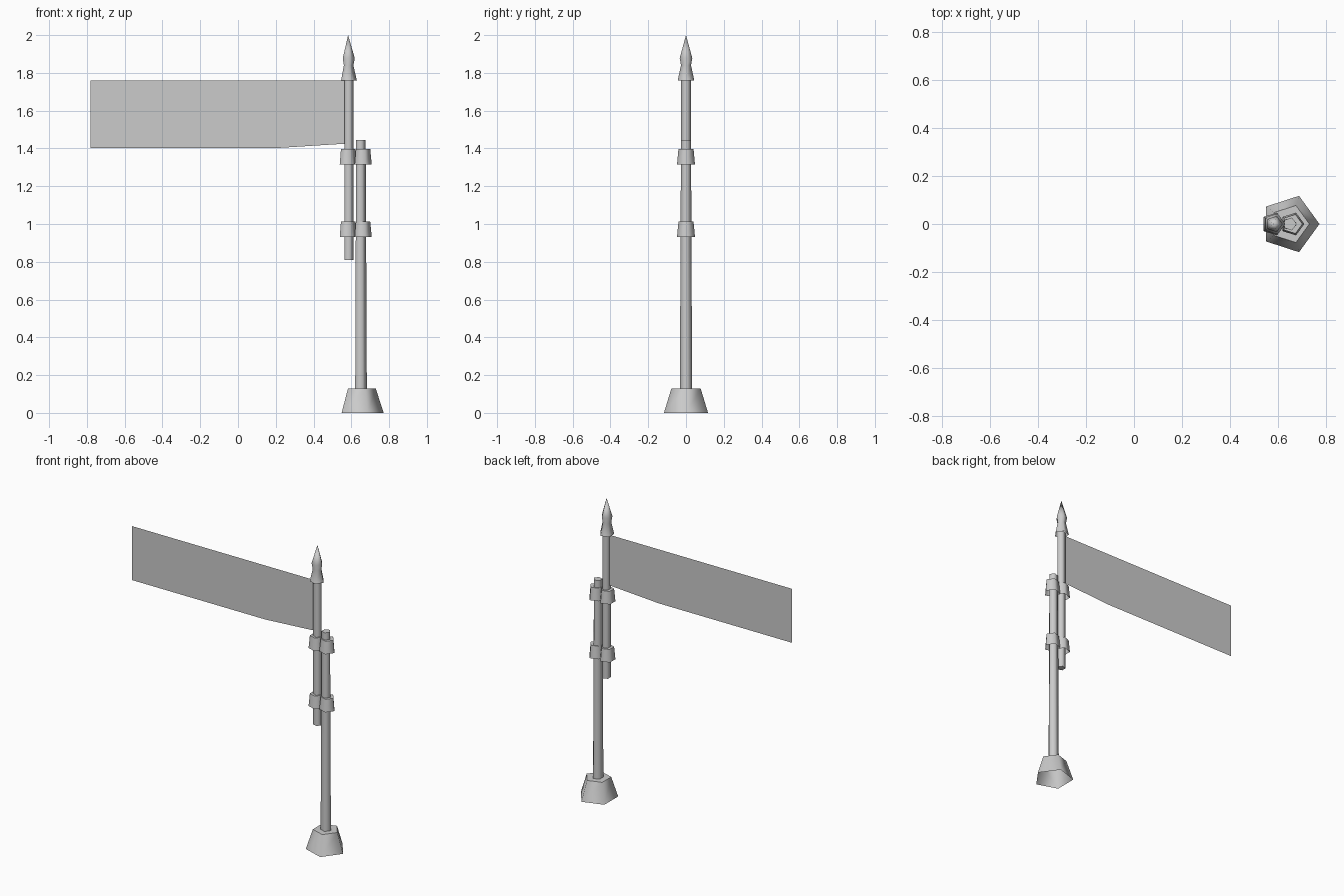
import bpy, bmesh, math

cube = bpy.data.objects.get("Cube")
if cube:
    bpy.data.objects.remove(cube, do_unlink=True)

grey = bpy.data.materials.new("plain grey")
grey.use_nodes = True
colour = (0.6, 0.6, 0.6, 1.0)
grey.diffuse_color = colour
grey.node_tree.nodes["Principled BSDF"].inputs["Base Color"].default_value = colour


def add_object(name, bm):
    mesh = bpy.data.meshes.new(name)
    bm.to_mesh(mesh)
    bm.free()
    mesh.materials.append(grey)
    obj = bpy.data.objects.new(name, mesh)
    bpy.context.collection.objects.link(obj)
    return obj


def five_sided(name, x, profile, cap_bottom=False):
    """Pentagonal part from (radius, z) rings, one corner towards +x."""
    bm = bmesh.new()
    rings = []
    for r, z in profile:
        if r == 0:
            rings.append([bm.verts.new((x, 0, z))] * 5)
        else:
            angles = [math.tau * i / 5 for i in range(5)]
            rings.append([bm.verts.new((x + r * math.cos(a), r * math.sin(a), z)) for a in angles])
    # Smooth sides
    for low, high in zip(rings, rings[1:]):
        for i in range(5):
            j = (i + 1) % 5
            corners = dict.fromkeys([low[i], low[j], high[j], high[i]])
            bm.faces.new(list(corners)).smooth = True
    # Flat caps, with sharp rims
    caps = []
    if profile[-1][0] > 0:
        caps.append(bm.faces.new(rings[-1]))
    if cap_bottom:
        caps.append(bm.faces.new(rings[0][::-1]))
    for cap in caps:
        for edge in cap.edges:
            edge.smooth = False
    return add_object(name, bm)


MAIN_X, FLAG_X = 0.648, 0.585

# Base and the two poles
five_sided("base", MAIN_X, [(0.123, 0), (0.081, 0.13)])
five_sided("main_pole", MAIN_X, [(0.034, 0.13), (0.028, 1.445)], True)
five_sided("banner_pole", FLAG_X, [(0.027, 0.81), (0.027, 1.77)], True)

# Paired collars that clamp the poles together
for level, z in (("lower", 0.93), ("upper", 1.315)):
    for side, x in (("left", 0.658), ("right", 0.579)):
        five_sided(f"{level}_{side}_collar", x, [(0.050, z), (0.042, z + 0.083)])

# Pointed finial
five_sided("finial", 0.583, [(0.046, 1.76), (0.028, 1.84), (0.035, 1.878), (0, 2.0)])

# Banner: a single flat sheet with a slightly raised inner corner
bm = bmesh.new()
outline = [(-0.78, 1.402), (0.2, 1.402), (0.567, 1.425), (0.567, 1.76), (-0.78, 1.76)]
bm.faces.new([bm.verts.new((x, 0, z)) for x, z in outline])
add_object("banner", bm)
